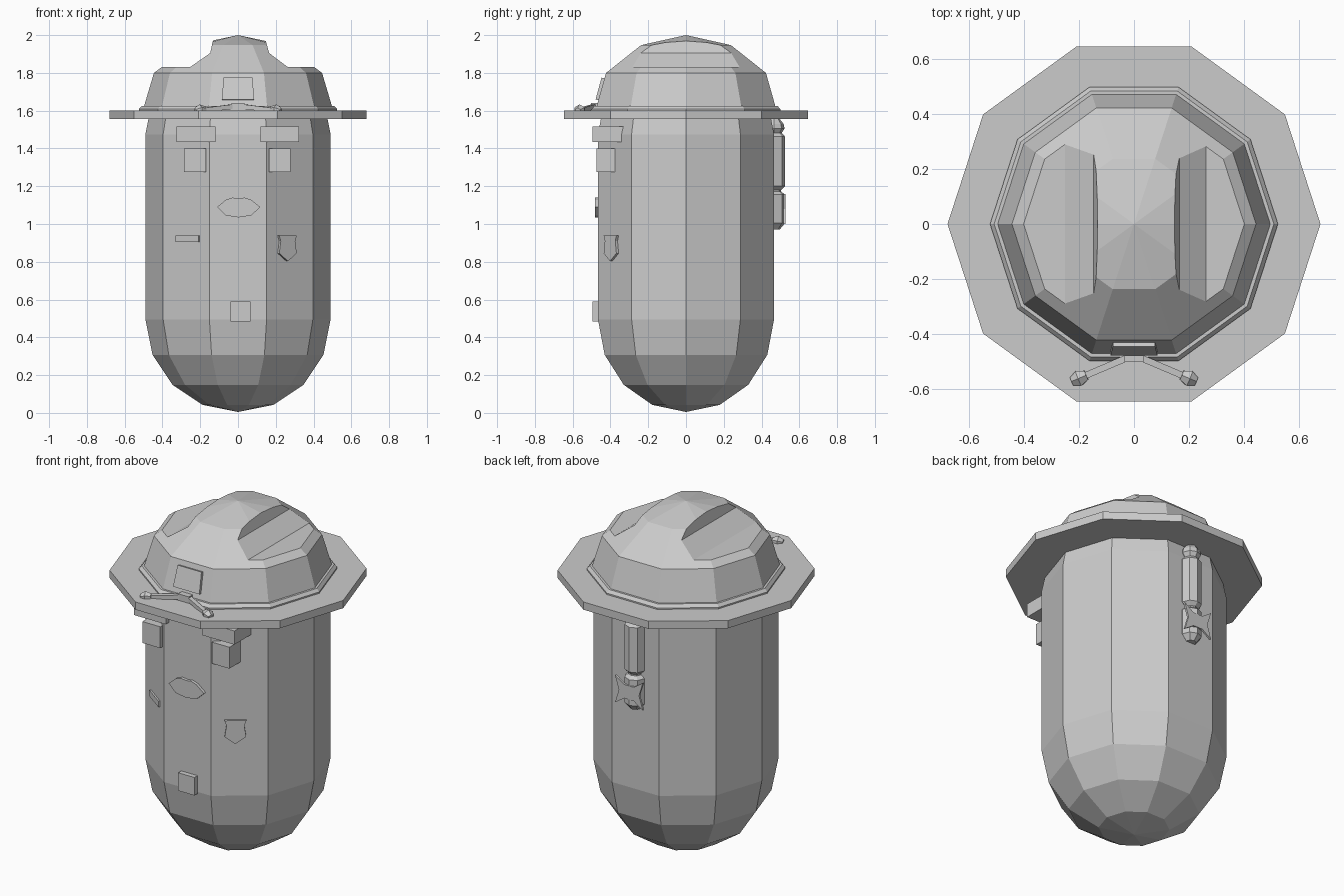
import bpy, bmesh
from math import cos, sin, pi, atan2
from mathutils import Vector, Matrix

if "Cube" in bpy.data.objects:
    bpy.data.objects.remove(bpy.data.objects["Cube"])


def finish(name, bm):
    bmesh.ops.remove_doubles(bm, verts=bm.verts[:], dist=1e-5)
    bmesh.ops.recalc_face_normals(bm, faces=bm.faces[:])
    me = bpy.data.meshes.new(name)
    bm.to_mesh(me)
    bm.free()
    ob = bpy.data.objects.new(name, me)
    bpy.context.collection.objects.link(ob)
    return ob


def lathe(name, profile, sides=10, centre=(0, 0)):
    """Revolve (radius, z) points; a zero radius makes a pole."""
    bm = bmesh.new()
    rings = []
    for r, z in profile:
        n = sides if r > 0 else 1
        rings.append([bm.verts.new((centre[0] + r * cos(2 * pi * i / sides),
                                    centre[1] + r * sin(2 * pi * i / sides), z)) for i in range(n)])
    for a, b in zip(rings, rings[1:]):
        for i in range(sides):
            j = (i + 1) % sides
            quad = [a[i % len(a)], a[j % len(a)], b[j % len(b)], b[i % len(b)]]
            bm.faces.new(list(dict.fromkeys(quad)))
    for ring in (rings[0], rings[-1]):
        if len(ring) > 2:
            bm.faces.new(ring)
    return finish(name, bm)


def box(name, lo, hi):
    bm = bmesh.new()
    lo, hi = Vector(lo), Vector(hi)
    bmesh.ops.create_cube(bm, size=1, matrix=Matrix.Translation((lo + hi) / 2) @ Matrix.Diagonal((*(hi - lo), 1)))
    return finish(name, bm)


def plate(name, outline, depth, angle=0, origin=(0, 0, 0)):
    """Extrude an (x, z) outline from y=0 to y=depth, turn about z, then move."""
    bm = bmesh.new()
    f = bm.faces.new([bm.verts.new((x, 0, z)) for x, z in outline])
    ext = bmesh.ops.extrude_face_region(bm, geom=[f])
    bmesh.ops.translate(bm, vec=(0, depth, 0),
                        verts=[v for v in ext['geom'] if isinstance(v, bmesh.types.BMVert)])
    bm.transform(Matrix.Translation(origin) @ Matrix.Rotation(angle, 4, 'Z'))
    return finish(name, bm)


def rod(name, a, b, r1, r2, sides, twist=0):
    a, b = Vector(a), Vector(b)
    bm = bmesh.new()
    rot = (b - a).to_track_quat('Z', 'Y').to_matrix().to_4x4()
    bmesh.ops.create_cone(bm, cap_ends=True, segments=sides, radius1=r1, radius2=r2, depth=(b - a).length,
                          matrix=Matrix.Translation((a + b) / 2) @ rot @ Matrix.Rotation(twist, 4, 'Z'))
    return finish(name, bm)


# Capsule body
R = 0.49
bowl = [(R * sin(k * pi / 8), 0.495 - R * cos(k * pi / 8)) for k in range(5)]
lathe("body", bowl + [(R, 1.475), (0.453, 1.66)])

# Hat: brim, band and dome
lathe("hat_brim", [(0.68, 1.555), (0.68, 1.60)])
lathe("hat_band", [(0.525, 1.595), (0.525, 1.608), (0.51, 1.625), (0.48, 1.625)])
dome = lathe("hat_dome", [(0.5, 1.59), (0.5, 1.615), (0.445, 1.80), (0.25, 1.947), (0, 2.0)])

# Dents pressed into both sides of the dome
dents = [[(0.13, 2.03), (0.165, 1.905), (0.262, 1.832), (0.8, 1.832), (0.8, 2.03)],
         [(-0.12, 2.03), (-0.147, 1.905), (-0.252, 1.832), (-0.8, 1.832), (-0.8, 2.03)]]
for outline in dents:
    cutter = plate("dent_cutter", outline, 1.4, origin=(0, -0.7, 0))
    cutter.hide_render = True
    mod = dome.modifiers.new("dent", 'BOOLEAN')
    mod.operation, mod.solver, mod.object = 'DIFFERENCE', 'EXACT', cutter
    bpy.context.view_layer.objects.active = dome
    bpy.ops.object.modifier_apply(modifier=mod.name)
    bpy.data.objects.remove(cutter)

# Hat emblem leaning on the front of the dome
emblem = plate("hat_emblem", [(-0.085, -0.06), (0.085, -0.06), (0.077, 0.06), (-0.077, 0.06)], 0.02)
emblem.location = (0, -0.463, 1.717)
emblem.rotation_euler = (-atan2(0.05, 0.185), 0, 0)

# Hat cord: knot, two arms and acorn ends
box("cord_knot", (-0.035, -0.503, 1.605), (0.035, -0.465, 1.64))
for side, label in ((-1, "left"), (1, "right")):
    start = Vector((side * 0.025, -0.488, 1.622))
    end = Vector((side * 0.19, -0.558, 1.602))
    d = (end - start).normalized()
    rod("cord_arm_" + label, start, end, 0.017, 0.017, 4, pi / 4)
    rod("cord_acorn_" + label, end - d * 0.018, end + d * 0.012, 0.02, 0.033, 6)
    rod("cord_acorn_tip_" + label, end + d * 0.012, end + d * 0.04, 0.033, 0.018, 6)

# Face: eyes, brows and lips
box("left_eye", (-0.285, -0.475, 1.275), (-0.17, -0.35, 1.40))
box("right_eye", (0.165, -0.475, 1.275), (0.277, -0.35, 1.40))
box("left_brow", (-0.325, -0.495, 1.435), (-0.12, -0.31, 1.515))
box("right_brow", (0.118, -0.495, 1.435), (0.323, -0.31, 1.515))
lips = [(-0.11, 1.09), (-0.065, 1.128), (-0.03, 1.14), (0.003, 1.135), (0.035, 1.14), (0.07, 1.128),
        (0.118, 1.09), (0.07, 1.045), (0.003, 1.035), (-0.065, 1.045)]
plate("lips", lips, 0.03, origin=(0, -0.483, 0))

# Front buckle
box("buckle", (-0.04, -0.495, 0.485), (0.065, -0.45, 0.59))

# Badge and name tag lie flat on the angled front facets
tilt = pi / 5
mid = 0.466 + 0.015
badge = [(-0.058, 0.94), (0.058, 0.94), (0.047, 0.91), (0.057, 0.845), (0, 0.803), (-0.057, 0.845), (-0.047, 0.91)]
plate("badge", badge, 0.04, tilt, (mid * sin(tilt) - 0.018, -mid * cos(tilt) - 0.013, 0))
plate("name_tag", [(-0.074, 0.905), (0.074, 0.905), (0.074, 0.94), (-0.074, 0.94)], 0.03, -tilt,
      (-0.476 * sin(tilt) + 0.01, -0.476 * cos(tilt) - 0.007, 0))

# Hair braid down the back with a bow near its end
lathe("braid", [(0.03, 0.972), (0.058, 1.005), (0.058, 1.155), (0.037, 1.172), (0.037, 1.18), (0.058, 1.2),
                (0.058, 1.462), (0.04, 1.482), (0.055, 1.505), (0.05, 1.53), (0.03, 1.555)], 8, (0, 0.467))
bow = [(0.09, 1.16), (0.03, 1.12), (-0.03, 1.12), (-0.09, 1.16), (-0.065, 1.08), (-0.09, 1.0),
       (-0.03, 1.04), (0.03, 1.04), (0.09, 1.0), (0.065, 1.08)]
plate("bow", bow, 0.012, origin=(0, 0.515, 0))
